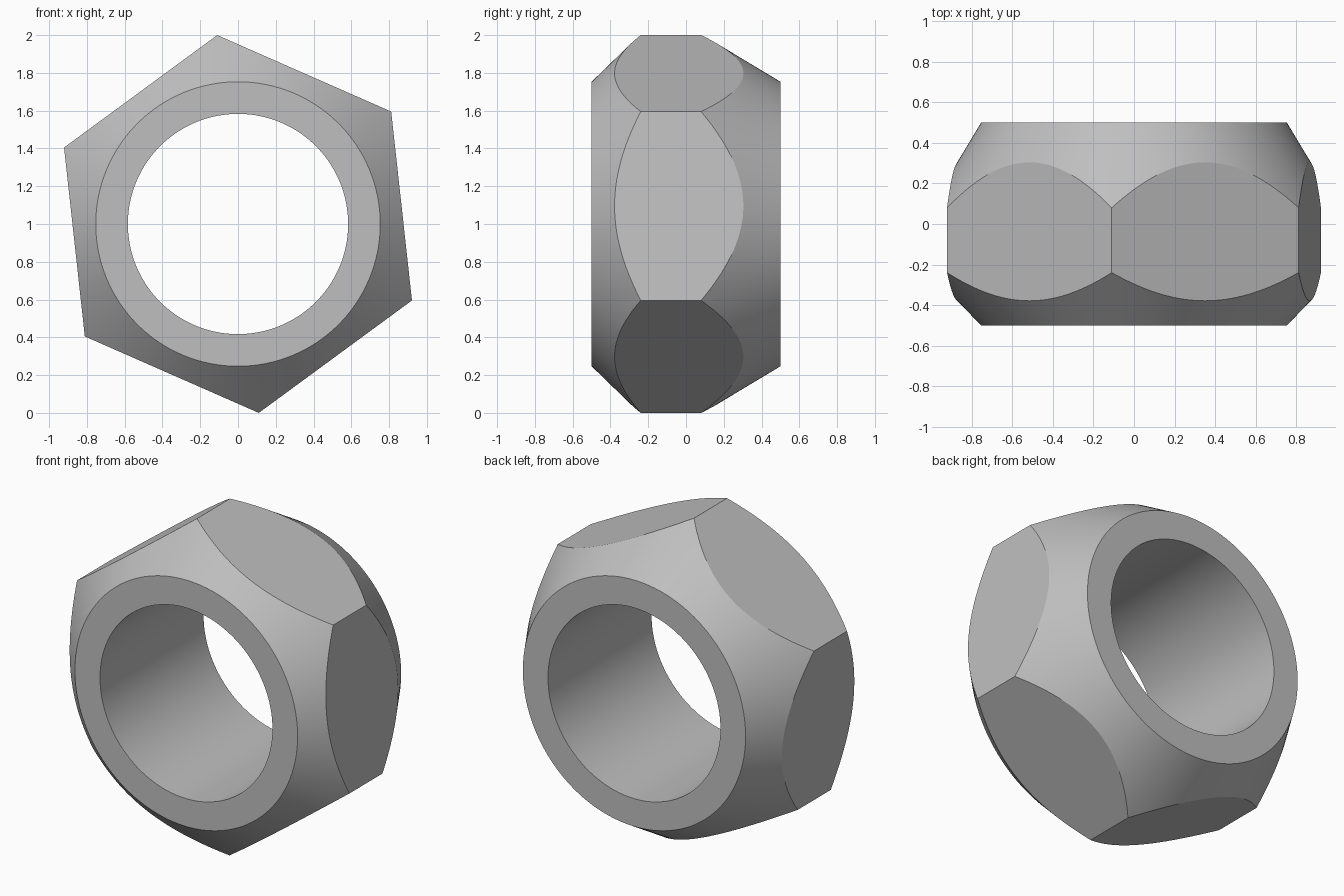
import bpy, bmesh, math

cube = bpy.data.objects.get("Cube")
if cube:
    bpy.data.objects.remove(cube)

SIDES, STEPS = 6, 32
CORNER_R, FACE_R, HOLE_R = 1.006, 0.753, 0.583
HALF_DEPTH = 0.5
FRONT_SLOPE, BACK_SLOPE = 1.03, 1.66   # depth lost per unit of radius
FIRST_CORNER = math.atan2(1.0, -0.11)
APOTHEM = CORNER_R * math.cos(math.pi / SIDES)

steel = bpy.data.materials.new("steel grey")
steel.use_nodes = True
colour = (0.52, 0.52, 0.52, 1)
steel.diffuse_color = colour
steel.node_tree.nodes["Principled BSDF"].inputs["Base Color"].default_value = colour


def section(i):
    """Closed radial section (radius, y) of the nut at column i."""
    local = (i % STEPS) / STEPS * 2 * math.pi / SIDES - math.pi / SIDES
    r = APOTHEM / math.cos(local)
    rise = r - FACE_R
    return [(HOLE_R, -HALF_DEPTH), (FACE_R, -HALF_DEPTH),
            (r, -HALF_DEPTH + FRONT_SLOPE * rise),
            (r, HALF_DEPTH - BACK_SLOPE * rise),
            (FACE_R, HALF_DEPTH), (HOLE_R, HALF_DEPTH)]


# Sweep the section round the bore: the chamfers meet the flats in curved edges
bm = bmesh.new()
count = SIDES * STEPS
columns = []
for i in range(count):
    a = FIRST_CORNER + 2 * math.pi * i / count
    columns.append([bm.verts.new((r * math.cos(a), y, 1 + r * math.sin(a)))
                    for r, y in section(i)])
for i, here in enumerate(columns):
    there = columns[(i + 1) % count]
    for k in range(len(here)):
        n = (k + 1) % len(here)
        bm.faces.new((here[k], here[n], there[n], there[k]))
bmesh.ops.recalc_face_normals(bm, faces=bm.faces)

mesh = bpy.data.meshes.new("hex_nut")
bm.to_mesh(mesh)
bm.free()
mesh.materials.append(steel)
nut = bpy.data.objects.new("hex_nut", mesh)
bpy.context.collection.objects.link(nut)

# Smooth bore and chamfers, crisp flats
bpy.ops.object.select_all(action='DESELECT')
nut.select_set(True)
bpy.context.view_layer.objects.active = nut
bpy.ops.object.shade_smooth_by_angle(angle=math.radians(20))
